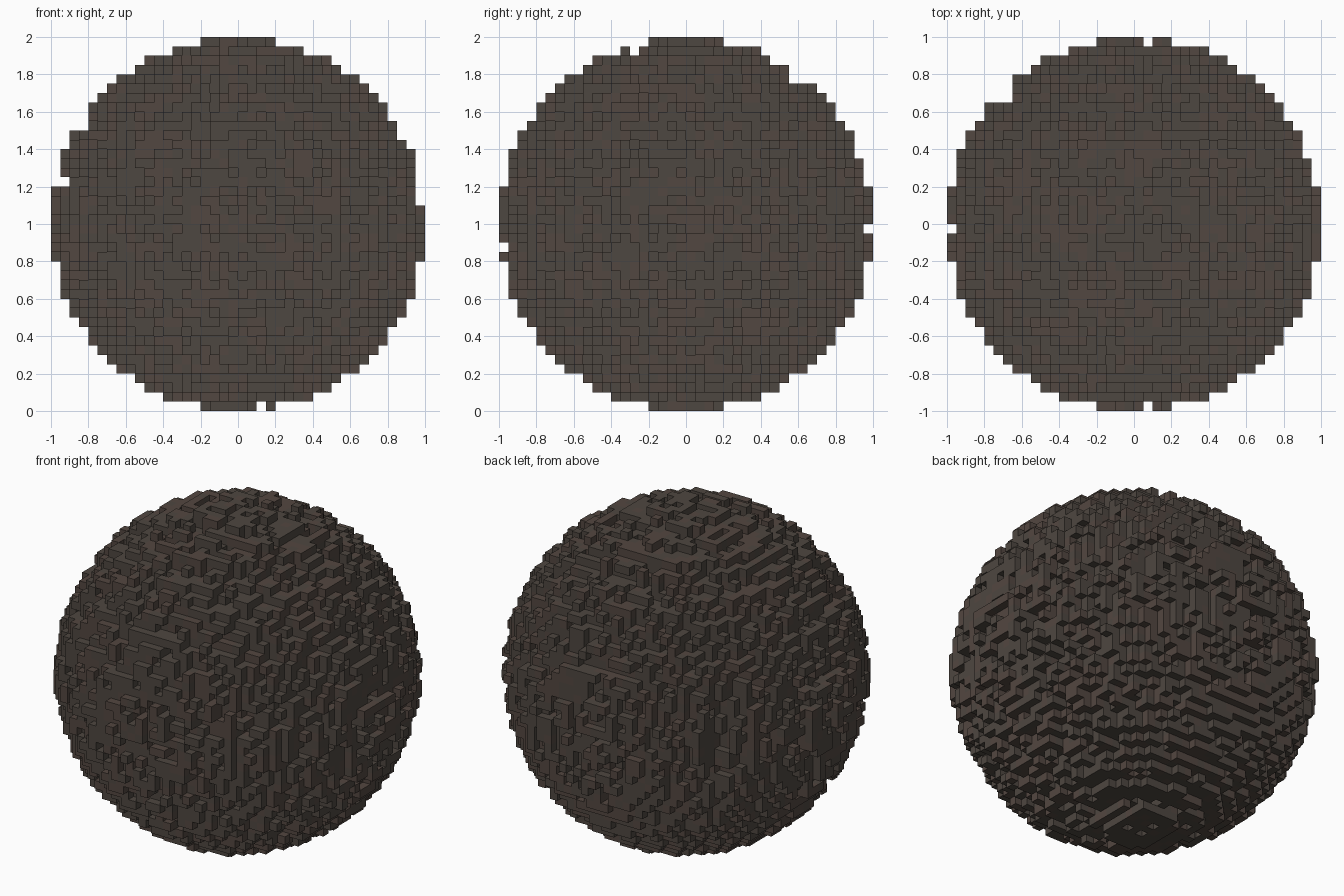
import bpy, bmesh, random
from mathutils import Vector, noise

old = bpy.data.objects.get("Cube")
if old:
    bpy.data.objects.remove(old, do_unlink=True)

random.seed(7)
N = 20            # cubes per radius
S = 1.0 / N       # cube size
DIRS = [Vector(d) for d in ((1, 0, 0), (-1, 0, 0), (0, 1, 0),
                            (0, -1, 0), (0, 0, 1), (0, 0, -1))]
CALM = Vector((-0.35, 0.35, -0.87))   # direction of the least worn side


def material(name, rgb):
    m = bpy.data.materials.new(name)
    m.use_nodes = True
    m.diffuse_color = (*rgb, 1)
    bsdf = m.node_tree.nodes["Principled BSDF"]
    bsdf.inputs["Base Color"].default_value = (*rgb, 1)
    bsdf.inputs["Roughness"].default_value = 0.9
    return m


def centre(c):
    return Vector([(v + 0.5) * S for v in c])


# Notches worn right through the outline: low corner, high corner
NOTCHES = [((-1, .55, .75), (1, 1, .85)),
           ((-1, -1, .2), (-.9, 1, .25)),
           ((-1, -1, .2), (-.95, 1, 1)),
           ((.95, -1, .1), (1, 1, 1)),
           ((-1, -.3, .9), (1, -.25, 1)),
           ((-1, -1, .9), (1, -.35, 1)),
           ((-1, -1, .9), (-.35, 1, 1)),
           ((-1, -1, .5), (-.8, 1, 1)),
           ((-1, .9, .35), (1, 1, 1)),
           ((-1, .65, -1), (-.65, 1, 1)),
           ((-1, .9, -1), (-.35, 1, 1)),
           ((-1, .95, -.05), (1, 1, 0)),
           ((-1, -1, -.15), (1, -.95, -.1)),
           ((.05, .95, -1), (.1, 1, 1)),
           ((.05, -1, -1), (.1, -.95, 1)),
           ((-1, -.05, -1), (-.95, 0, 1)),
           ((.1, -1, -1), (.15, 1, -.95))]


def notched(p):
    return any(all(lo[i] < p[i] < hi[i] for i in range(3)) for lo, hi in NOTCHES)


def neighbours(c):
    return [(c[0] + int(d.x), c[1] + int(d.y), c[2] + int(d.z)) for d in DIRS]


def erode(cubes, strength):
    """Drop exposed cubes in loose clumps, fewer on the calm side."""
    kept = set()
    for c in sorted(cubes):
        p = centre(c)
        chance = strength * (1 + 0.9 * noise.noise(p * 4.0))
        if p.dot(CALM) > 0.72:
            chance *= 0.25
        exposed = any(n not in cubes for n in neighbours(c))
        if not (exposed and random.random() < chance):
            kept.add(c)
    return kept


# Solid ball of cubes, notched, then worn: outer layer, and a little deeper
R = range(-N, N)
ball = {(x, y, z) for x in R for y in R for z in R
        if centre((x, y, z)).length < 1.0}
solid = {c for c in ball if not notched(centre(c))}
solid = erode(erode(solid, 0.34), 0.07)

# Skin the cubes with square faces, keeping only the exposed sides
bm = bmesh.new()
verts = {}


def vert(p):
    key = tuple(round(v) for v in p)
    if key not in verts:
        verts[key] = bm.verts.new((key[0] * S, key[1] * S, key[2] * S + 1.0))
    return verts[key]


for c in sorted(solid):
    sides = [d for d, n in zip(DIRS, neighbours(c)) if n not in solid]
    if not sides:
        continue
    tint = int(noise.noise(centre(c) * 5.0 + Vector((9, 3, 5)))
               + random.uniform(-0.5, 0.5) > 0.15)
    mid = Vector(c) + Vector((0.5, 0.5, 0.5))
    for d in sides:
        u = Vector((d.y, d.z, d.x)) * 0.5
        v = d.cross(u)
        m = mid + d * 0.5
        f = bm.faces.new([vert(m + a * u + b * v)
                          for a, b in ((-1, -1), (1, -1), (1, 1), (-1, 1))])
        f.material_index = tint

mesh = bpy.data.meshes.new("block_sphere")
bm.to_mesh(mesh)
bm.free()
mesh.materials.append(material("grey brown stone", (0.076, 0.063, 0.052)))
mesh.materials.append(material("reddish brown stone", (0.086, 0.063, 0.052)))
sphere = bpy.data.objects.new("block_sphere", mesh)
bpy.context.collection.objects.link(sphere)
